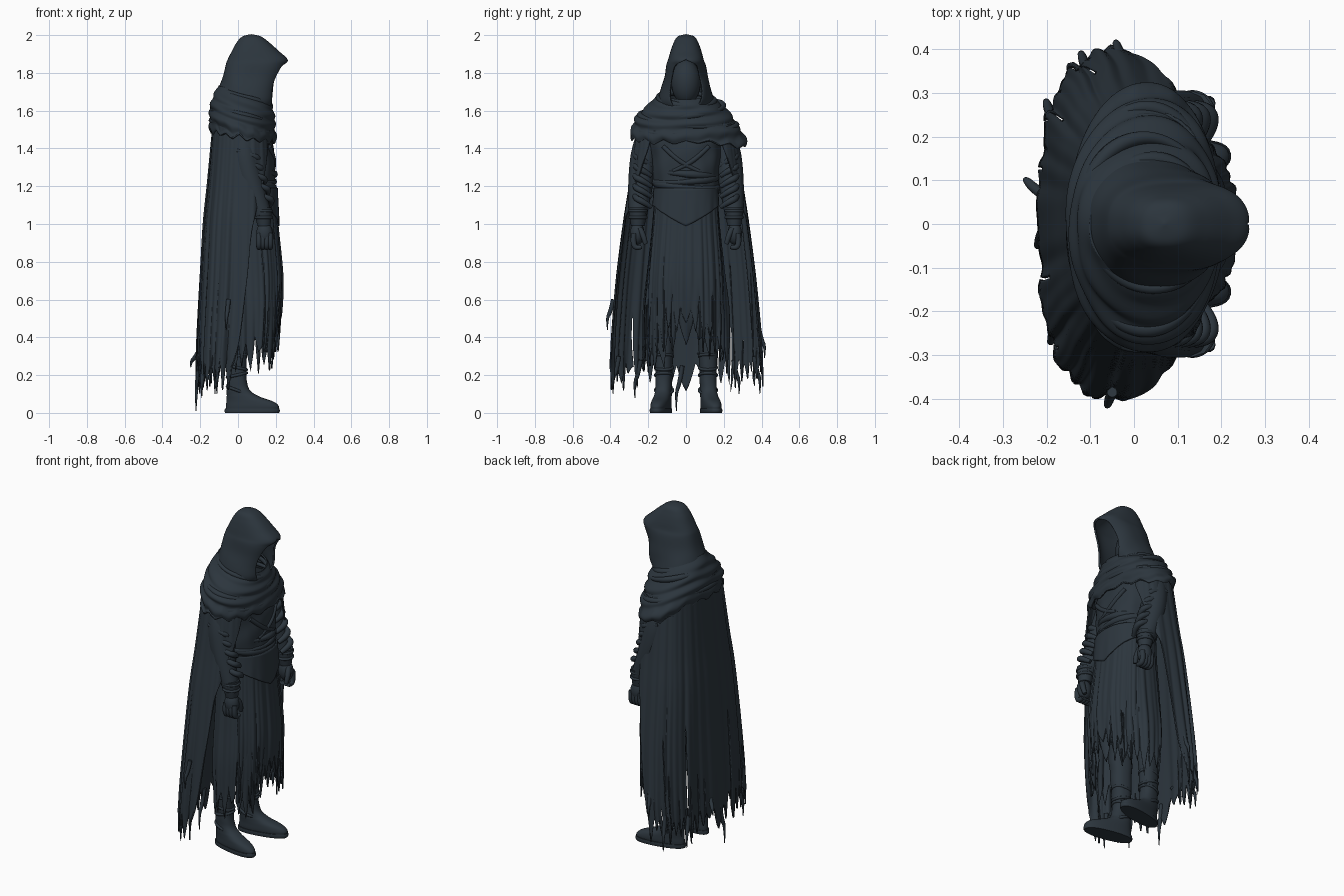
import bpy, bmesh, math, random
from math import sin, cos, pi, radians
from mathutils import Matrix, Vector

if "Cube" in bpy.data.objects:
    bpy.data.objects.remove(bpy.data.objects["Cube"])

random.seed(7)
slate = bpy.data.materials.new("dark_slate_cloth")
slate.diffuse_color = (0.025, 0.036, 0.047, 1)
slate.use_nodes = True
slate.node_tree.nodes["Principled BSDF"].inputs["Base Color"].default_value = slate.diffuse_color


def finish(name, bm, thick=0, matrix=None):
    if matrix:
        bm.transform(matrix)
    me = bpy.data.meshes.new(name)
    bm.to_mesh(me)
    bm.free()
    me.materials.append(slate)
    me.polygons.foreach_set("use_smooth", [True] * len(me.polygons))
    me.set_sharp_from_angle(angle=radians(50))
    ob = bpy.data.objects.new(name, me)
    bpy.context.collection.objects.link(ob)
    if thick:
        m = ob.modifiers.new("thickness", 'SOLIDIFY')
        m.thickness, m.offset = thick, 0
    return ob


def sample(rows, t):
    """Catmull-Rom interpolation along a list of rows."""
    n = len(rows) - 1
    f = t * n
    i = min(int(f), n - 1)
    f -= i
    quad = zip(rows[max(i - 1, 0)], rows[i], rows[i + 1], rows[min(i + 2, n)])
    return [b + 0.5 * f * (c - a + f * (2 * a - 5 * b + 4 * c - d + f * (3 * (b - c) + d - a)))
            for a, b, c, d in quad]


def cloth(name, rows, nu, nv, fold=None, dz=None, mid=0, thick=0.008, p=0.85, slits=0, matrix=None):
    """Sheet through oval rows (x back, x front, half width, z, half arc in degrees from the back)."""
    bm = bmesh.new()
    grid = []
    for j in range(nv + 1):
        v = j / nv
        xb, xf, w, z, arc = sample(rows, v)
        arc = radians(min(arc, 180))
        cx, line = (xb + xf) / 2, []
        for i in range(nu + 1):
            u = 2 * i / nu - 1
            th = radians(mid) + u * arc
            c, s = cos(th), sin(th)
            r = 1 + (fold(th, v) if fold else 0)
            x = cx - r * (xf - xb) / 2 * math.copysign(abs(c) ** p, c)
            y = r * w * math.copysign(abs(s) ** p, s)
            line.append(bm.verts.new((x, y, z + (dz(th, u, v) if dz else 0))))
        grid.append(line)
    cut = {random.randrange(3, nu - 3): random.uniform(0.6, 0.92) for _ in range(slits)}
    for j in range(nv):
        for i in range(nu):
            if j / nv < cut.get(i, 2):
                bm.faces.new((grid[j][i], grid[j][i + 1], grid[j + 1][i + 1], grid[j + 1][i]))
    bmesh.ops.delete(bm, geom=[v for v in bm.verts if not v.link_faces], context='VERTS')
    bmesh.ops.remove_doubles(bm, verts=bm.verts, dist=0.0004)
    if not thick:
        bmesh.ops.holes_fill(bm, edges=[e for e in bm.edges if e.is_boundary])
    bmesh.ops.recalc_face_normals(bm, faces=bm.faces)
    return finish(name, bm, thick, matrix)


def tatter(n, low, high):
    """Ragged hem: alternating long and short knots over u = -1..1."""
    k = [random.uniform(low, low * 0.1) if i % 2 else random.uniform(0, high) for i in range(n + 1)]

    def f(u):
        t = (u + 1) / 2 * n
        i = min(int(t), n - 1)
        return k[i] + (k[i + 1] - k[i]) * (t - i)
    return f


def pleats(amount, *freqs):
    ph = [random.uniform(0, 6) for _ in freqs]
    return lambda th, v: amount * (0.15 + v) * sum(
        sin(k * th + q + 0.8 * sin(3 * v + q)) / (1 + 0.4 * i) for i, (k, q) in enumerate(zip(freqs, ph)))


def tube(name, pts, cyclic=False):
    """Tube through (x, y, z, radius) points."""
    cu = bpy.data.curves.new(name, 'CURVE')
    cu.dimensions, cu.bevel_depth, cu.bevel_resolution, cu.use_fill_caps = '3D', 1, 3, True
    sp = cu.splines.new('NURBS')
    sp.points.add(len(pts) - 1)
    for q, (x, y, z, r) in zip(sp.points, pts):
        q.co, q.radius = (x, y, z, 1), r
    sp.order_u, sp.resolution_u = 3, 6
    sp.use_cyclic_u, sp.use_endpoint_u = cyclic, not cyclic
    tmp = bpy.data.objects.new(name + "_path", cu)
    bpy.context.collection.objects.link(tmp)
    me = bpy.data.meshes.new_from_object(tmp.evaluated_get(bpy.context.evaluated_depsgraph_get()))
    bpy.data.objects.remove(tmp)
    bm = bmesh.new()
    bm.from_mesh(me)
    return finish(name, bm)


def ring(name, cx, rx, ry, z, tilt, roll, r):
    """Oval cloth roll; tilt lowers the front, roll lowers the +y side."""
    tube(name, [(cx + rx * cos(a), ry * sin(a), z - tilt * cos(a) - roll * sin(a),
                 r * (1 + 0.25 * sin(3 * a + z * 40))) for a in (i * pi / 10 for i in range(20))], True)


def ball(name, loc, size):
    bm = bmesh.new()
    bmesh.ops.create_uvsphere(bm, u_segments=24, v_segments=16, radius=1)
    finish(name, bm, 0, Matrix.Translation(loc) @ Matrix.Diagonal((*size, 1)))


# Cloak, open at the front, with a ragged hem
hem = tatter(50, -0.14, 0.08)
cloth("cloak", [(-.13, .17, .255, 1.53, 142), (-.14, .185, .27, 1.42, 140), (-.16, .195, .30, 1.2, 122),
                (-.18, .20, .33, 1.0, 105), (-.197, .20, .367, .7, 98), (-.212, .18, .392, .4, 94),
                (-.216, .16, .397, .24, 90)], 256, 48, pleats(0.017, 14, 24, 39),
      lambda th, u, v: hem(u) * max(0, (v - .68) / .32) ** 2, p=0.75, slits=14)

# Loose strands hanging from the cloak hem
for x, y, z, n in ((-.212, .07, .32, .08), (-.21, -.02, .25, .24), (-.19, .25, .28, .18), (-.18, -.24, .28, .2),
                   (-.03, .385, .45, .16), (-.05, -.385, .6, .16), (-.10, -.355, .3, .2), (-.11, .36, .3, .2)):
    ox, oy = (-.038 if n < .1 else -.012), math.copysign(0.034, y)
    tube("hem_strand", [(x, y, z, .012), (x + ox * .5, y + oy * .4, z - n * .4, .012),
                        (x + ox, y + oy, z - n * .6, .008), (x + ox, y + oy * .9, z - n, .002)])

# Hood with an open face, tucked into the mantle
cloth("hood", [(.07, .07, 0, 2.0, 180), (.025, .12, .042, 1.988, 180), (-.005, .165, .062, 1.955, 180),
               (-.03, .215, .078, 1.91, 180), (-.05, .258, .089, 1.87, 180), (-.06, .248, .099, 1.84, 151),
               (-.077, .222, .11, 1.78, 143), (-.095, .205, .126, 1.72, 143), (-.112, .19, .14, 1.66, 150),
               (-.115, .17, .145, 1.62, 160)], 100, 60,
      lambda th, v: 0.028 * v * v * sin(20 * v + 4 * cos(th) + 2 * sin(th)) + .01 * v * sin(5 * th + 9 * v),
      thick=0.01, p=0.82)
ball("shadowed_face", (.03, 0, 1.75), (.08, .078, .12))

# Shoulder mantle with draped folds
mantle_hem = tatter(30, -0.022, 0.015)
cloth("mantle", [(-.098, .165, .122, 1.73, 180), (-.128, .183, .178, 1.68, 180), (-.144, .19, .24, 1.62, 180),
                 (-.149, .195, .277, 1.56, 180), (-.143, .197, .292, 1.49, 180)], 170, 56,
      lambda th, v: 0.026 * min(1, 2 * v + .2) * sin(27 * v + 3 * cos(th) + 2.4 * sin(th))
      + 0.014 * sin(15 * v - 5 * sin(th)) + 0.10 * v ** 3 * max(0, sin(th)) ** 4,
      lambda th, u, v: -0.036 * (1 - cos(th)) * (1 - .25 * v) - 0.05 * v * max(0, sin(th)) ** 3
      + mantle_hem(u) * max(0, v - .7) / .3, p=0.95)
for cx, rx, ry, z, t, q, r in ((.04, .132, .15, 1.662, .036, .01, .015),
                               (.028, .154, .2, 1.61, .04, -.015, .015),
                               (.025, .162, .245, 1.56, .04, .016, .015),
                               (.025, .166, .27, 1.515, .036, -.01, .014)):
    ring("scarf_fold", cx, rx, ry, z, t, q, r)

# Tunic front, crossed lapels and waist sash
cloth("tunic", [(-.08, .16, .2, 1.48, 115), (-.09, .182, .188, 1.42, 115), (-.09, .192, .172, 1.28, 115),
                (-.09, .188, .162, 1.12, 115)], 90, 30,
      lambda th, v: 0.014 * sin(18 * v + 5 * sin(th)) + 0.008 * sin(11 * th + 4 * v), mid=180)
for s in (1, -1):
    tube("lapel", [(.165, s * .12, 1.41, .012), (.188, s * .07, 1.36, .013), (.19, 0, 1.31, .013),
                   (.185, -s * .07, 1.28, .01)])
for z, t, q in ((1.265, .0, .012), (1.235, .012, -.012), (1.205, .012, .014), (1.17, .02, -.008)):
    ring("waist_sash", .05, .143, .165, z, t, q, .018)
cloth("pointed_sash_panel", [(-.09, .207, .172, 1.19, 75), (-.09, .212, .175, 1.14, 75),
                             (-.09, .216, .178, 1.1, 75)], 50, 12, pleats(0.006, 13, 21),
      lambda th, u, v: -0.11 * v * (1 - abs(u)) ** 1.3, mid=180)

# Robe skirt, open behind under the cloak, and torn front panels
skirt_hem, panel_hem = tatter(34, -0.15, 0.09), tatter(26, -0.18, 0.13)
cloth("robe_skirt", [(-.09, .187, .162, 1.16, 125), (-.09, .197, .175, 1.0, 125), (-.1, .217, .2, .75, 125),
                     (-.1, .222, .22, .55, 125), (-.08, .2, .222, .35, 125)], 170, 36,
      pleats(0.021, 12, 22, 34),
      lambda th, u, v: (skirt_hem(u) + .15 * max(0, -cos(th)) ** 12) * max(0, (v - .55) / .45) ** 2,
      mid=180, slits=9)
cloth("torn_front_panels", [(-.09, .197, .17, 1.14, 72), (-.09, .208, .18, 1.0, 72), (-.09, .233, .205, .7, 72),
                            (-.07, .223, .207, .43, 72)], 120, 34, pleats(0.019, 18, 31, 43),
      lambda th, u, v: (panel_hem(u) + .14 * (1 - abs(u)) ** 3) * max(0, (v - .45) / .55) ** 2, mid=180, slits=12)

# Arms, gloves, legs and boots, mirrored
for s in (1, -1):
    tube("sleeve", [(.02, s * .195, 1.47, .066), (.03, s * .22, 1.39, .071), (.055, s * .235, 1.26, .07),
                    (.095, s * .248, 1.14, .06), (.13, s * .255, 1.05, .049)])
    for i in range(5):
        z, x = 1.34 - i * .055, .045 + i * .018
        tube("sleeve_fold", [(x - .05, s * .27, z + .05, .012), (x + .045, s * .275, z + .02, .016),
                             (x + .068, s * .23, z, .018), (x + .04, s * .185, z - .03, .012)])
    tube("glove_cuff", [(.132, s * .255, 1.085, .05), (.135, s * .255, 1.04, .046), (.137, s * .255, .99, .036)])
    for z in (1.035, 1.07):
        tube("cuff_strap", [(.134 + .047 * cos(a), s * .255 + .047 * sin(a), z, .008)
                            for a in (i * pi / 4 for i in range(8))], True)
    ball("glove_palm", (.14, s * .258, .95), (.043, .038, .06))
    for i in range(4):
        x = .111 + i * .02
        tube("glove_finger", [(x, s * .275, .95, .015), (x, s * .282, .905, .016),
                              (x, s * .265, .868, .014), (x, s * .235, .88, .012)])
    tube("glove_thumb", [(.165, s * .245, .975, .016), (.178, s * .222, .935, .016), (.17, s * .215, .895, .012)])
    turn = Matrix.Translation((0, s * .118, 0)) @ Matrix.Rotation(s * radians(11), 4, 'Z')
    cloth("boot", [(-.065, .215, .044, .012, 180), (-.065, .22, .047, .035, 180), (-.062, .19, .046, .06, 180),
                   (-.06, .112, .044, .088, 180), (-.06, .06, .043, .125, 180), (-.058, .044, .044, .2, 180),
                   (-.062, .05, .05, .34, 180), (-.065, .06, .058, .48, 180), (-.065, .07, .062, .6, 180)],
          40, 60, lambda th, v: 0.045 * max(0, v - .3) * sin(60 * v + 2 * sin(th)), thick=0, matrix=turn)
    cloth("boot_sole", [(-.07, .22, .049, 0, 180), (-.072, .226, .051, .01, 180), (-.07, .222, .05, .024, 180)],
          40, 4, thick=0, matrix=turn)
    for z, d in ((.12, .02), (.2, -.012), (.24, .012), (.3, -.01)):
        tube("boot_strap", [(-.006 + .054 * cos(a), s * .116 + .048 * sin(a), z - d * cos(a), .008)
                            for a in (i * pi / 5 for i in range(10))], True)
